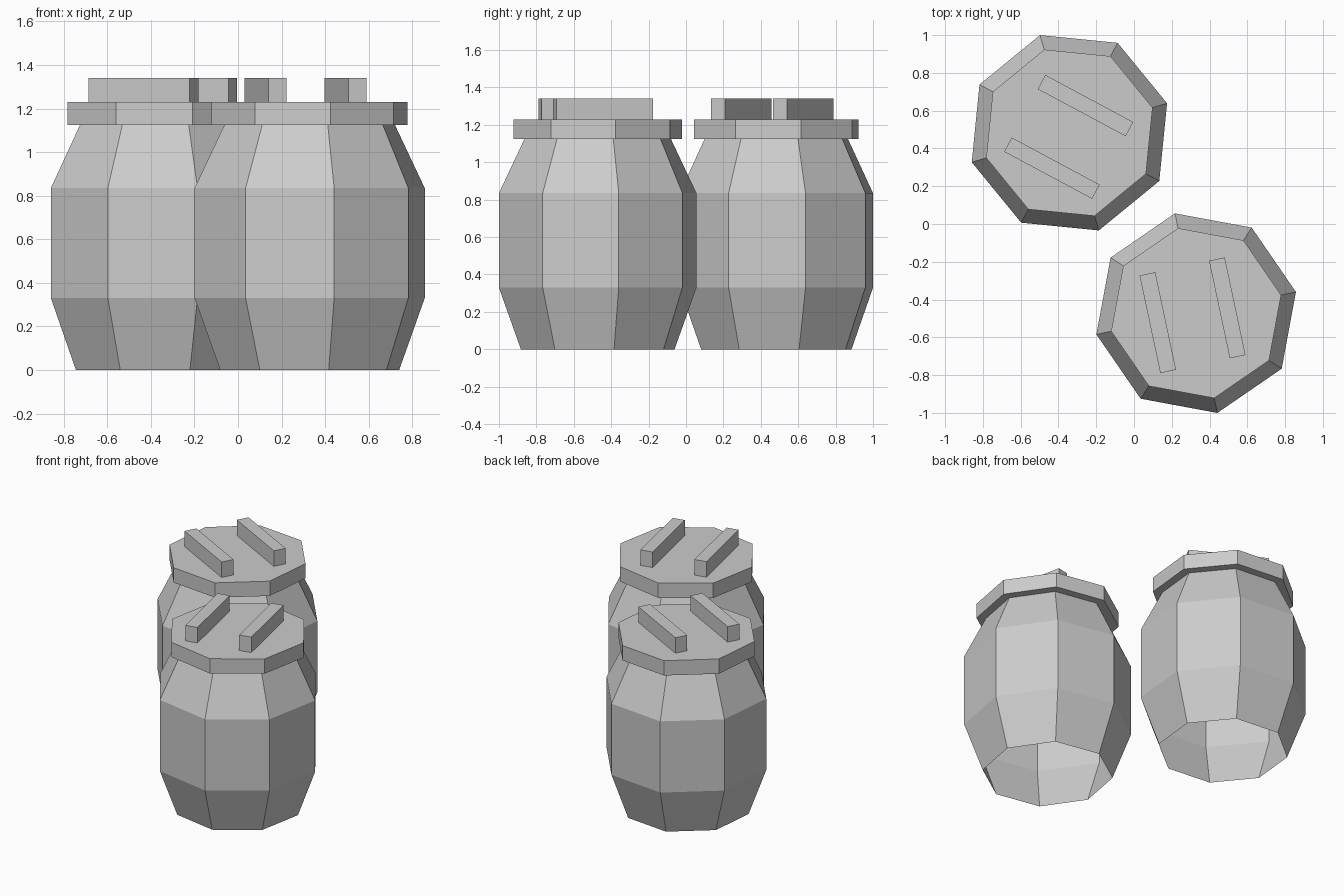
import bpy
import bmesh
from math import radians, sin, cos, tau
from mathutils import Matrix

cube = bpy.data.objects.get("Cube")
if cube:
    bpy.data.objects.remove(cube, do_unlink=True)

grey = bpy.data.materials.new("plain_grey")
grey.use_nodes = True
grey.diffuse_color = (0.6, 0.6, 0.6, 1)
grey.node_tree.nodes["Principled BSDF"].inputs["Base Color"].default_value = grey.diffuse_color

SIDES = 8
BODY = [(0.42, 0), (0.54, 0.33), (0.54, 0.835), (0.4, 1.125)]
LID = [(0.46, 1.125), (0.46, 1.23)]


def add_object(name, bm, place):
    bmesh.ops.recalc_face_normals(bm, faces=bm.faces)
    mesh = bpy.data.meshes.new(name)
    bm.to_mesh(mesh)
    bm.free()
    mesh.materials.append(grey)
    obj = bpy.data.objects.new(name, mesh)
    obj.matrix_world = place
    bpy.context.collection.objects.link(obj)


def lathe(name, profile, place, capped):
    """Eight-sided shell through (radius, height) rings."""
    bm = bmesh.new()
    rings = [[bm.verts.new((r * cos(tau * i / SIDES), r * sin(tau * i / SIDES), z))
              for i in range(SIDES)] for r, z in profile]
    for low, high in zip(rings, rings[1:]):
        for i in range(SIDES):
            j = (i + 1) % SIDES
            bm.faces.new((low[i], low[j], high[j], high[i]))
    if capped:
        bm.faces.new(rings[0])
        bm.faces.new(rings[-1])
    add_object(name, bm, place)


def bar(name, y, place):
    bm = bmesh.new()
    bmesh.ops.create_cube(bm, size=1, matrix=Matrix.Translation((0.007, y, 1.285))
                          @ Matrix.Diagonal((0.528, 0.085, 0.11, 1)))
    add_object(name, bm, place)


def barrel(label, x, y, turn):
    place = Matrix.Translation((x, y, 0)) @ Matrix.Rotation(radians(turn), 4, "Z")
    # Open-bottomed body, overhanging lid and two lid bars
    lathe(label + "_barrel_body", BODY, place, False)
    lathe(label + "_barrel_lid", LID, place, True)
    for side, offset in (("inner", -0.188), ("outer", 0.188)):
        bar(f"{label}_barrel_{side}_bar", offset - 0.021, place)


barrel("back", -0.342, 0.483, -28.2)
barrel("front", 0.329, -0.472, -78)
